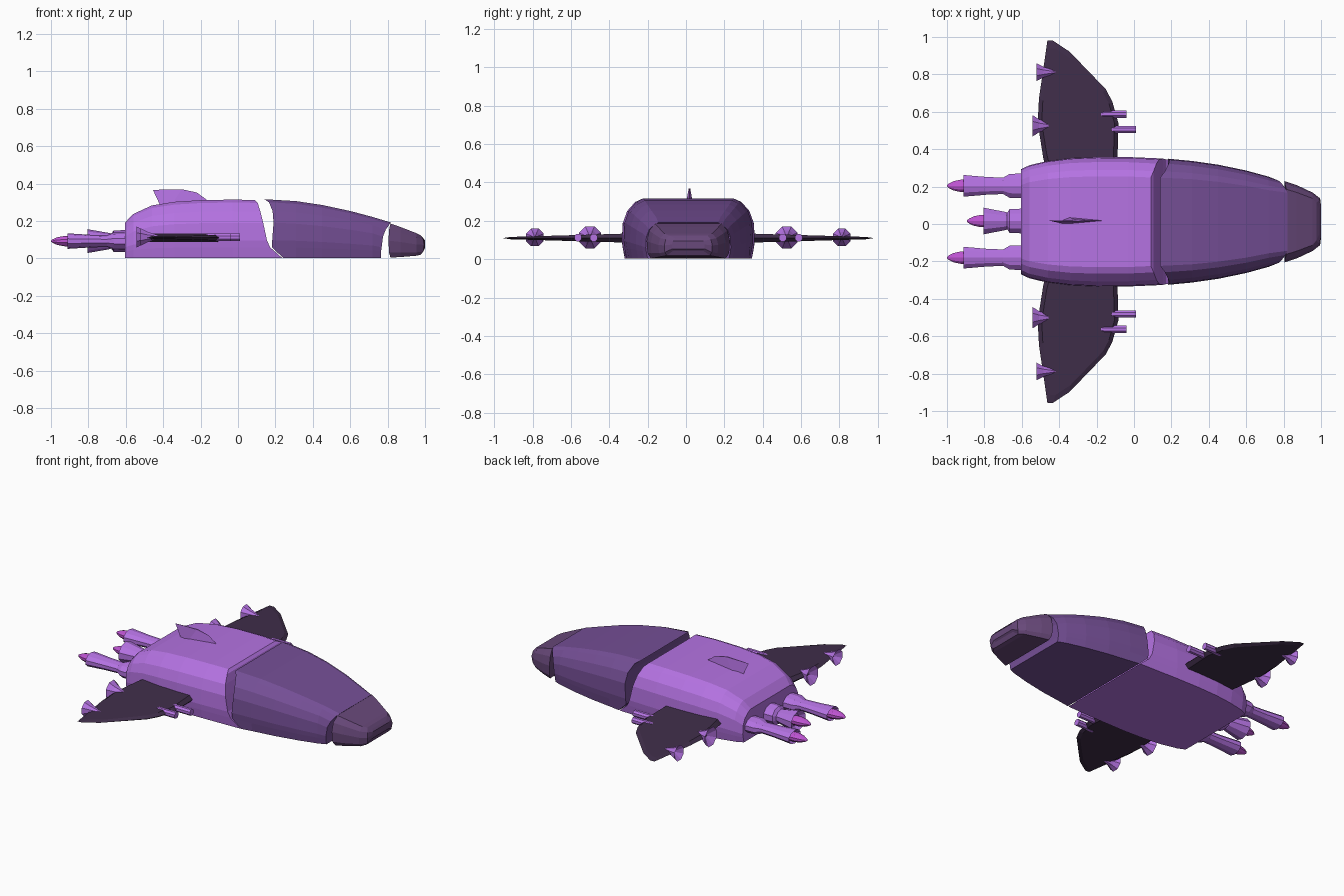
import bpy, bmesh, math

if "Cube" in bpy.data.objects:
    bpy.data.objects.remove(bpy.data.objects["Cube"])

YC = 0.012  # centre line of the ship


def srgb(c):
    return tuple(v / 12.92 if v <= 0.04045 else ((v + 0.055) / 1.055) ** 2.4 for v in c) + (1.0,)


def material(name, c):
    m = bpy.data.materials.new(name)
    m.diffuse_color = srgb(c)
    m.use_nodes = True
    m.node_tree.nodes["Principled BSDF"].inputs["Base Color"].default_value = m.diffuse_color
    return m


LILAC = material("light purple", (0.71, 0.45, 0.89))
VIOLET = material("mid purple", (0.46, 0.31, 0.59))
NOSE = material("grey purple", (0.41, 0.285, 0.48))
DARK = material("dark purple", (0.25, 0.18, 0.29))
FLAME = material("magenta purple", (0.75, 0.33, 0.83))


def build(name, verts, faces, mat):
    bm = bmesh.new()
    vs = [bm.verts.new(v) for v in verts]
    for f in faces:
        bm.faces.new([vs[i] for i in f])
    bmesh.ops.recalc_face_normals(bm, faces=bm.faces)
    me = bpy.data.meshes.new(name)
    bm.to_mesh(me)
    bm.free()
    me.materials.append(mat)
    ob = bpy.data.objects.new(name, me)
    bpy.context.collection.objects.link(ob)
    return ob


# Half cross-section of the hull: (width fraction, height fraction)
SECTION = [(.955, 0), (.985, .18), (1, .3), (.985, .6), (.92, .8), (.8, .95), (.7, 1)]


def loft(name, stations, mat, section=SECTION):
    """Stations are (x or x per level, half width, bottom, top)."""
    k = len(section)
    n = 2 * k
    verts, faces = [], []
    for xs, w, z0, z1 in stations:
        xs = xs if isinstance(xs, tuple) else (xs,) * k
        right = [(xs[i], w * a, z0 + (z1 - z0) * t) for i, (a, t) in enumerate(section)]
        verts += [(x, YC + y, z) for x, y, z in right]
        verts += [(x, YC - y, z) for x, y, z in reversed(right)]
    for s in range(len(stations) - 1):
        for i in range(n):
            j = (i + 1) % n
            faces.append((s * n + i, s * n + j, (s + 1) * n + j, (s + 1) * n + i))
    for base in (0, (len(stations) - 1) * n):  # end caps as strips
        for i in range(k - 1):
            faces.append((base + i, base + i + 1, base + n - 2 - i, base + n - 1 - i))
    return build(name, verts, faces, mat)


def lathe(name, profile, y, z, mat, sides=8, zscale=1.0):
    """Turned part along x from (x, radius) points."""
    verts, faces = [], []
    for x, r in profile:
        for i in range(sides):
            a = 2 * math.pi * (i + .5) / sides
            verts.append((x, y + r * math.cos(a), z + r * zscale * math.sin(a)))
    for s in range(len(profile) - 1):
        for i in range(sides):
            j = (i + 1) % sides
            faces.append((s * sides + i, s * sides + j, (s + 1) * sides + j, (s + 1) * sides + i))
    faces.append(tuple(range(sides)))
    last = (len(profile) - 1) * sides
    faces.append(tuple(last + i for i in range(sides)))
    return build(name, verts, faces, mat)


# Rear hull
loft("rear_hull", [
    (-.605, .28, .003, .19), (-.56, .302, .003, .237), (-.46, .326, .003, .283),
    (-.34, .341, .003, .302), (-.2, .347, .003, .311), (-.03, .346, .003, .314),
    ((.235, .172, .155, .135, .12, .105, .09), .338, .003, .312)], LILAC)

# Front hull with an overhanging brow
loft("front_hull", [
    ((.24, .182, .183, .19, .185, .165, .14), .337, .003, .316),
    (.31, .325, .003, .306), (.45, .305, .003, .285), (.6, .274, .003, .253),
    (.72, .241, .003, .221),
    ((.765, .765, .768, .775, .79, .81, .82), .222, .003, .191)], VIOLET)

# Nose block
NOSE_SECTION = [(.9, 0), (.98, .15), (1, .5), (.94, .8), (.8, 1)]
loft("nose", [
    ((.815, .807, .805, .807, .815), .217, .004, .186), (.87, .196, .007, .167),
    (.955, .156, .014, .134), ((.978, .99, .995, .99, .975), .125, .02, .124),
    ((.99, 1, 1, 1, .99), .085, .045, .108)], NOSE, NOSE_SECTION)

# Tail fin: diamond base narrowing to a thin top edge
build("tail_fin", [
    (-.41, YC + .006, .27), (-.36, YC + .026, .28), (-.15, YC + .006, .30), (-.36, YC - .014, .28),
    (-.455, YC + .006, .366), (-.30, YC + .010, .369), (-.22, YC + .006, .352), (-.30, YC + .002, .369)],
    [(0, 1, 5, 4), (1, 2, 6, 5), (2, 3, 7, 6), (3, 0, 4, 7), (4, 5, 6, 7), (3, 2, 1, 0)], LILAC)

# Wing outline seen from above
WING = [(-.47, .28), (-.485, .34), (-.515, .53), (-.508, .66), (-.463, .968), (-.433, .968),
        (-.345, .91), (-.15, .708), (-.115, .64), (-.083, .525), (-.09, .28)]


def wing(name, side):
    n = len(WING)
    cx, cy = -.3, .55
    verts = []
    for sign in (0, 1, -1):
        k = 1 if sign == 0 else .9
        for x, y in WING:
            thick = .024 - .018 * (y - .28) / .69
            px, py = cx + (x - cx) * k, cy + (y - cy) * k
            verts.append((px, YC + side * py, .11 + sign * thick))
    faces = [tuple(range(n, 2 * n)), tuple(range(2 * n, 3 * n))]
    for i in range(n):
        j = (i + 1) % n
        faces += [(i, j, n + j, n + i), (i, j, 2 * n + j, 2 * n + i)]
    build(name, verts, faces, DARK)


for label, side in (("left", 1), ("right", -1)):
    wing(label + "_wing", side)
    # Trailing-edge thrusters
    for part, y, x, r in (("inner", .513, -.543, .062), ("outer", .8, -.52, .05)):
        lathe(f"{label}_{part}_thruster",
              [(x + .035, .008), (x, r), (x + .035, r * .62), (x + .085, r * .25), (x + .1, .006)],
              YC + side * y, .114, LILAC)
    # Leading-edge guns
    for part, y, x in (("inner", .493, .01), ("outer", .575, -.04)):
        lathe(f"{label}_{part}_gun",
              [(x - .17, .004), (x - .12, .021), (x, .021)], YC + side * y, .112, LILAC)


# Main engines and their exhaust tips
def engine(name, y, shift, zs, r_end):
    lathe(name, [(-.58, .07), (-.665, .067), (-.70 + shift * .2, .046), (-.79 + shift, .05),
                 (-.912 + shift, r_end), (-.885 + shift, r_end * .6)],
          YC + y, .092, LILAC, 10, zs)
    lathe(name + "_tip", [(-.88 + shift, .034), (-.925 + shift, .035), (-.965 + shift, .026),
                          (-.99 + shift, .013), (-1 + shift, .003)],
          YC + y, .092, FLAME, 10, .8)


engine("left_engine", .192, 0, .68, .061)
engine("right_engine", -.192, 0, .68, .061)
engine("middle_engine", .004, .107, .85, .075)
